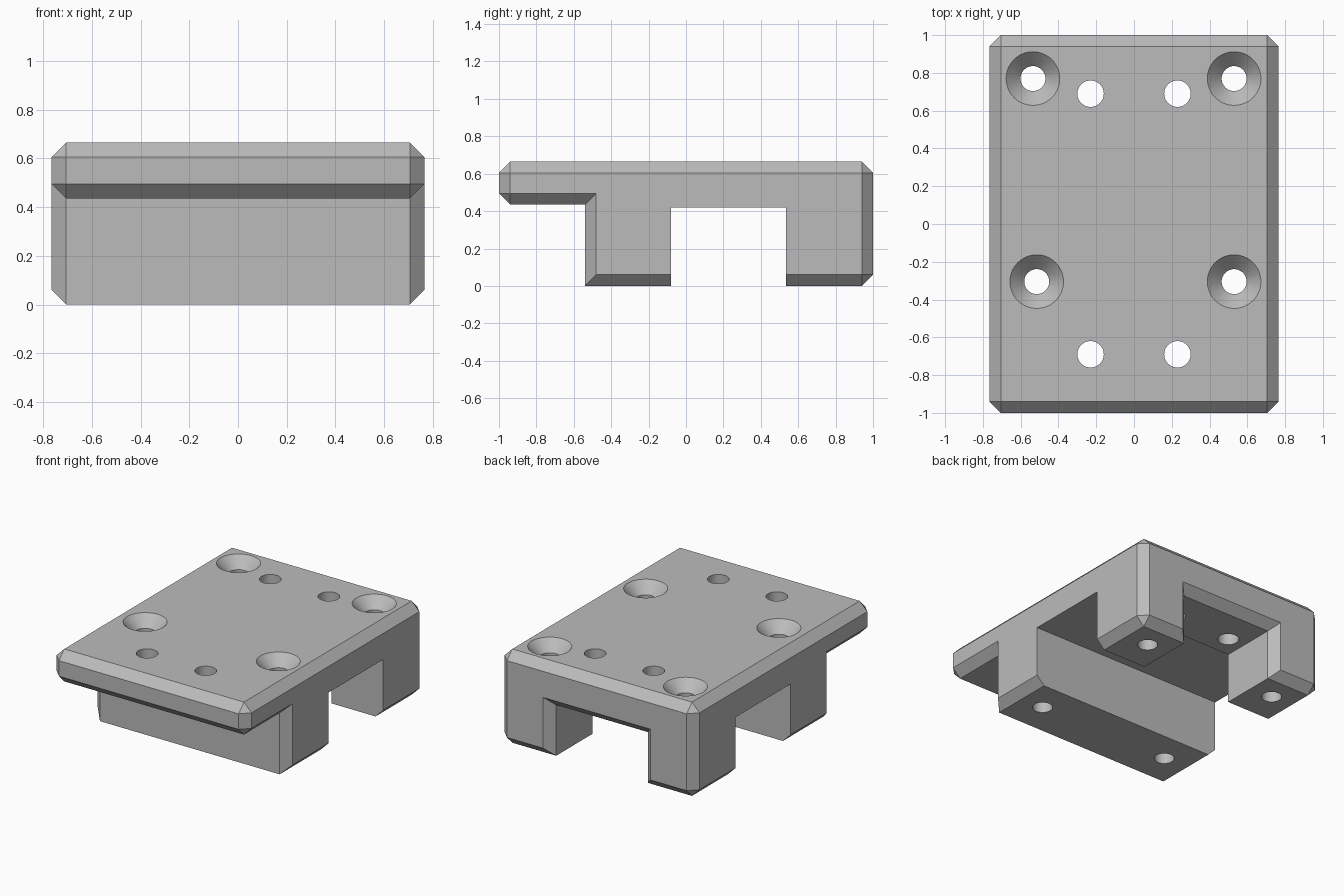
import bpy
import bmesh
from math import radians
from mathutils import Matrix

if "Cube" in bpy.data.objects:
    bpy.data.objects.remove(bpy.data.objects["Cube"], do_unlink=True)

W, L, H = 0.765, 1.0, 0.665    # half width, half length, height
C = 0.06                       # chamfer size
BLOCK_FRONT = -0.54            # front face of the lower block

grey = bpy.data.materials.new("plain grey")
grey.use_nodes = True
colour = (0.5, 0.5, 0.5, 1)
grey.diffuse_color = colour
grey.node_tree.nodes["Principled BSDF"].inputs["Base Color"].default_value = colour


def finish(bm, name):
    bmesh.ops.recalc_face_normals(bm, faces=bm.faces)
    mesh = bpy.data.meshes.new(name)
    bm.to_mesh(mesh)
    bm.free()
    mesh.materials.append(grey)
    obj = bpy.data.objects.new(name, mesh)
    bpy.context.collection.objects.link(obj)
    return obj


def hull(name, points):
    """Convex solid around the points."""
    bm = bmesh.new()
    for p in points:
        bm.verts.new(p)
    bmesh.ops.convex_hull(bm, input=bm.verts)
    bmesh.ops.dissolve_limit(bm, angle_limit=radians(1), verts=bm.verts, edges=bm.edges)
    return finish(bm, name)


def rect(x, y0, y1, z):
    return [(sx * x, y, z) for sx in (-1, 1) for y in (y0, y1)]


def octagon(y0, y1, z):
    """Outline with chamfered corners."""
    return rect(W, y0 + C, y1 - C, z) + rect(W - C, y0, y1, z)


def box(name, x, y0, y1, z0, z1):
    return hull(name, rect(x, y0, y1, z0) + rect(x, y0, y1, z1))


def cone(name, x, y, z0, z1, r0, r1):
    bm = bmesh.new()
    bmesh.ops.create_cone(bm, cap_ends=True, segments=48, radius1=r0, radius2=r1,
                          depth=z1 - z0, matrix=Matrix.Translation((x, y, (z0 + z1) / 2)))
    return finish(bm, name)


def combine(target, tool, operation):
    mod = target.modifiers.new("combine", 'BOOLEAN')
    mod.operation, mod.solver, mod.object = operation, 'EXACT', tool
    bpy.context.view_layer.objects.active = target
    bpy.ops.object.modifier_apply(modifier=mod.name)
    bpy.data.objects.remove(tool, do_unlink=True)


# Top plate, chamfered on every edge
body = hull("mounting_block",
            rect(W - C, -L + C, L - C, 0.435) + octagon(-L, L, 0.435 + C)
            + octagon(-L, L, H - C) + rect(W - C, -L + C, L - C, H))

# Lower block, square along its front bottom edge
lower = hull("lower_block",
             rect(W - C, BLOCK_FRONT, L - C, 0) + octagon(BLOCK_FRONT, L, C)
             + octagon(BLOCK_FRONT, L, 0.55))
combine(body, lower, 'UNION')

# Cross channel, then the rear opening with its flared mouth
combine(body, box("cross_channel", 1, -0.08, 0.535, -0.1, 0.42), 'DIFFERENCE')
combine(body, box("rear_opening", 0.36, 0.5, 1.1, -0.1, 0.36), 'DIFFERENCE')
mouth = []
for y, grow in ((L - C, 0), (L + C, 2 * C)):
    for z in (-0.1, 0.36 + grow):
        mouth += [(-0.36 - grow, y, z), (0.36 + grow, y, z)]
combine(body, hull("rear_mouth", mouth), 'DIFFERENCE')

# Plain through holes
for x in (-0.23, 0.23):
    for y in (-0.69, 0.69):
        combine(body, cone("through_hole", x, y, -0.1, 0.8, 0.07, 0.07), 'DIFFERENCE')

# Countersunk screw holes
for x, y in ((-0.535, 0.77), (0.53, 0.77), (-0.515, -0.305), (0.53, -0.305)):
    combine(body, cone("screw_hole", x, y, -0.1, 0.8, 0.066, 0.066), 'DIFFERENCE')
    combine(body, cone("countersink", x, y, H - 0.08, H + 0.02, 0.062, 0.162), 'DIFFERENCE')

bpy.ops.object.select_all(action='DESELECT')
body.select_set(True)
bpy.context.view_layer.objects.active = body
bpy.ops.object.shade_smooth_by_angle(angle=radians(20))
